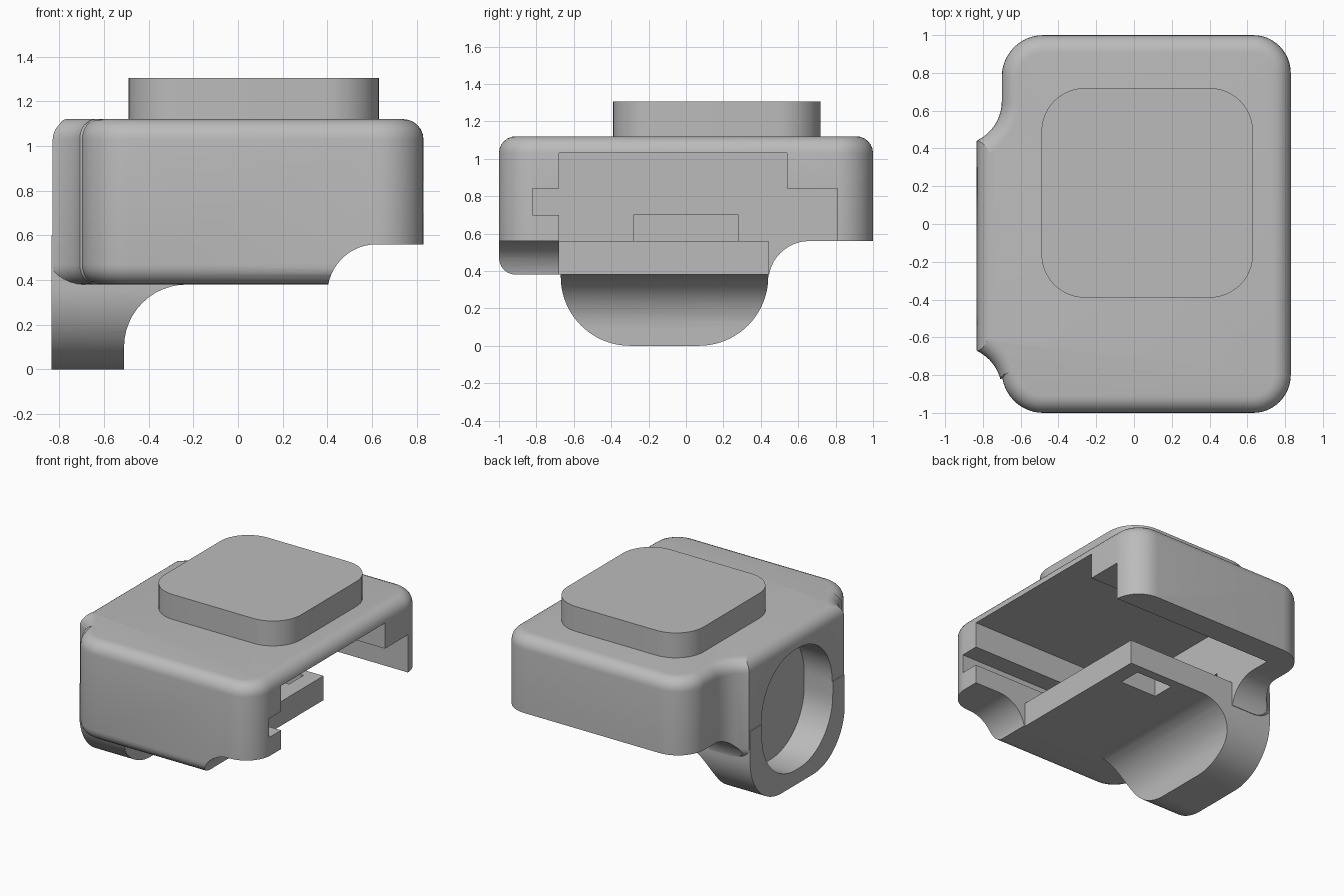
import bpy, bmesh
from math import sin, cos, radians

cube = bpy.data.objects.get("Cube")
if cube:
    bpy.data.objects.remove(cube, do_unlink=True)

grey = bpy.data.materials.new("plain grey")
grey.use_nodes = True
COLOUR = (0.5, 0.5, 0.5, 1)
grey.diffuse_color = COLOUR
grey.node_tree.nodes["Principled BSDF"].inputs["Base Color"].default_value = COLOUR


def arc(cx, cy, r, start, end, steps=12):
    """Points along an arc, angles in degrees."""
    angles = [radians(start + (end - start) * i / steps) for i in range(steps + 1)]
    return [(cx + r * cos(a), cy + r * sin(a)) for a in angles]


def rounded_rect(x0, x1, y0, y1, r):
    return (arc(x1 - r, y0 + r, r, -90, 0) + arc(x1 - r, y1 - r, r, 0, 90)
            + arc(x0 + r, y1 - r, r, 90, 180) + arc(x0 + r, y0 + r, r, 180, 270))


def prism(name, points, axis, low, high, bevel=0):
    """Extrude a 2D outline along an axis, optionally rounding both rims."""
    place = {"x": lambda p, t: (t, p[0], p[1]),
             "y": lambda p, t: (p[0], t, p[1]),
             "z": lambda p, t: (p[0], p[1], t)}[axis]
    bm = bmesh.new()
    base = bm.faces.new([bm.verts.new(place(p, low)) for p in points])
    top = bmesh.ops.extrude_face_region(bm, geom=[base])["geom"]
    for v in [g for g in top if isinstance(g, bmesh.types.BMVert)]:
        v.co["xyz".index(axis)] = high
    bmesh.ops.remove_doubles(bm, verts=bm.verts, dist=0.0005)
    if bevel:
        rims = [e for e in bm.edges if abs(e.verts[0].co.z - e.verts[1].co.z) < 0.001]
        bmesh.ops.bevel(bm, geom=rims, offset=bevel, segments=6, profile=0.5, affect="EDGES")
    bmesh.ops.recalc_face_normals(bm, faces=bm.faces)
    mesh = bpy.data.meshes.new(name)
    bm.to_mesh(mesh)
    bm.free()
    mesh.materials.append(grey)
    obj = bpy.data.objects.new(name, mesh)
    bpy.context.collection.objects.link(obj)
    return obj


def box(name, x, y, z):
    return prism(name, [(x[0], y[0]), (x[1], y[0]), (x[1], y[1]), (x[0], y[1])], "z", *z)


def combine(target, tool, operation="DIFFERENCE"):
    """Apply a boolean and discard the tool."""
    mod = target.modifiers.new("cut", "BOOLEAN")
    mod.operation, mod.object, mod.solver = operation, tool, "EXACT"
    bpy.ops.object.select_all(action="DESELECT")
    bpy.context.view_layer.objects.active = target
    target.select_set(True)
    bpy.ops.object.modifier_apply(modifier=mod.name)
    bpy.data.objects.remove(tool, do_unlink=True)


# Housing: rounded block with a flared bulge on its -x side
outline = (arc(0.63, -0.8, 0.2, -90, 0) + arc(0.63, 0.8, 0.2, 0, 90)
           + arc(-0.48, 0.78, 0.22, 90, 180)
           + arc(-0.93, 0.65, 0.23, 0, -64)
           + arc(-0.93, -0.88, 0.23, 64, 15)
           + arc(-0.48, -0.78, 0.22, 190, 270))
housing = prism("housing", outline, "z", 0.38, 1.12, bevel=0.09)

# Raised underside along the +x and +y edges, with concave transitions
under_x = [(0.40, 0.2)] + arc(0.62, 0.34, 0.22, 180, 90) + [(1.2, 0.56), (1.2, 0.2)]
under_y = [(0.44, 0.2)] + arc(0.66, 0.34, 0.22, 180, 90) + [(1.2, 0.56), (1.2, 0.2)]
combine(housing, prism("under_x_cutter", under_x, "y", -1.2, 1.2))
combine(housing, prism("under_y_cutter", under_y, "x", -1.2, 1.2))

# Hanging lug: side profile limited to a round-bottomed outline
lug_side = [(-0.835, 0.0), (-0.51, 0.0)] + arc(-0.23, 0.10, 0.28, 180, 90) + [(-0.23, 0.6), (-0.835, 0.6)]
lug_end = ([(0.44, 0.9)] + arc(0.07, 0.37, 0.37, 0, -90, 20)
           + arc(-0.30, 0.37, 0.37, 270, 180, 20) + [(-0.67, 0.9)])
lug = prism("lug", lug_side, "y", -1, 1)
combine(lug, prism("lug_outline", lug_end, "x", -1, 0.2), "INTERSECT")
combine(housing, lug, "UNION")

# Stepped slot open toward +x
slot = [(-0.68, 0.56), (-0.68, 0.70), (-0.82, 0.70), (-0.82, 0.84), (-0.68, 0.84),
        (-0.68, 1.03), (0.54, 1.03), (0.54, 0.84), (0.81, 0.84), (0.81, 0.56)]
combine(housing, prism("slot_cutter", slot, "x", -0.5, 1.2))

# Openings beside the floor plate, and the small window in it
combine(housing, box("side_gap", (-0.5, 1.2), (0.44, 0.81), (0.2, 0.62)))
combine(housing, box("end_gap", (0.395, 1.2), (-0.68, 0.81), (0.2, 0.62)))
combine(housing, box("floor_window", (-0.02, 0.28), (0.20, 0.37), (0.2, 0.62)))

# Recess at the back of the slot and the large pocket in the -x face
combine(housing, box("slot_recess", (-0.55, -0.4), (-0.28, 0.28), (0.561, 0.70)))
pocket = rounded_rect(-0.53, 0.30, 0.11, 1.0, 0.39)
combine(housing, prism("pocket_cutter", pocket, "x", -1.2, -0.6))

# Raised pad on the top
pad = prism("top_pad", rounded_rect(-0.49, 0.63, -0.39, 0.72, 0.23), "z", 1.10, 1.305)

bpy.ops.object.select_all(action="DESELECT")
for obj in (housing, pad):
    obj.select_set(True)
    bpy.context.view_layer.objects.active = obj
bpy.ops.object.shade_smooth_by_angle(angle=radians(30))
